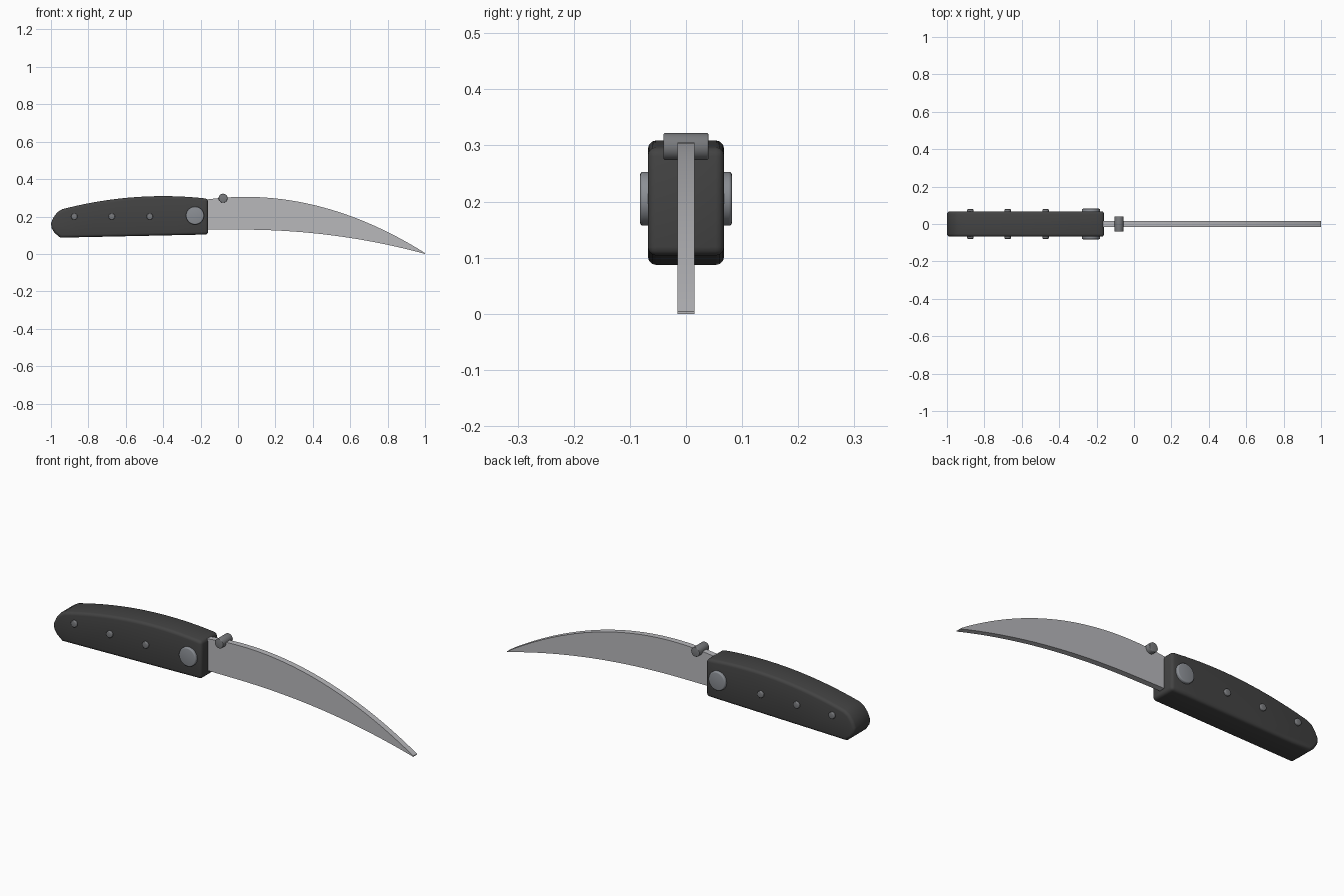
import bpy, bmesh, math
from mathutils import Matrix

if "Cube" in bpy.data.objects:
    bpy.data.objects.remove(bpy.data.objects["Cube"])


def material(name, color):
    m = bpy.data.materials.new(name)
    m.diffuse_color = (*color, 1)
    m.use_nodes = True
    m.node_tree.nodes["Principled BSDF"].inputs["Base Color"].default_value = m.diffuse_color
    return m


DARK = material("charcoal grip", (0.056, 0.056, 0.056))
STEEL = material("pale steel", (0.48, 0.48, 0.50))
PIVOT = material("pivot grey", (0.26, 0.275, 0.30))
PIN = material("pin grey", (0.19, 0.195, 0.205))


def finish(name, bm, mat, angle=35):
    bmesh.ops.recalc_face_normals(bm, faces=bm.faces)
    me = bpy.data.meshes.new(name)
    bm.to_mesh(me)
    bm.free()
    me.materials.append(mat)
    me.shade_smooth()
    me.set_sharp_from_angle(angle=math.radians(angle))
    ob = bpy.data.objects.new(name, me)
    bpy.context.collection.objects.link(ob)
    return ob


def bevel_sharp(bm, width, segments):
    edges = [e for e in bm.edges if len(e.link_faces) == 2
             and e.calc_face_angle() > math.radians(50)]
    bmesh.ops.bevel(bm, geom=edges, offset=width, segments=segments,
                    profile=0.5, affect='EDGES', clamp_overlap=False)


def extrude_profile(points, half):
    """Solid from an x-z outline, from y = -half to y = half."""
    bm = bmesh.new()
    face = bm.faces.new([bm.verts.new((x, -half, z)) for x, z in points])
    out = bmesh.ops.extrude_face_region(bm, geom=[face])
    for v in out["geom"]:
        if isinstance(v, bmesh.types.BMVert):
            v.co.y = half
    bmesh.ops.recalc_face_normals(bm, faces=bm.faces)
    return bm


def pin(name, x, z, radius, half, mat, width, sides=32):
    """Cylinder running through the knife along y, with rounded rims."""
    bm = bmesh.new()
    rot = Matrix.Translation((x, 0, z)) @ Matrix.Rotation(math.pi / 2, 4, 'X')
    bmesh.ops.create_cone(bm, cap_ends=True, segments=sides, radius1=radius,
                          radius2=radius, depth=2 * half, matrix=rot)
    bevel_sharp(bm, width, 3)
    return finish(name, bm, mat, 50)


def spread(a, b, n):
    return [a + (b - a) * i / n for i in range(n + 1)]


# Handle: arched back, nearly straight belly, rounded butt
top = [(x, 0.309 - 0.24 * (x + 0.4) ** 2) for x in spread(-0.16, -0.94, 20)]
butt = [(-0.965, 0.224), (-0.985, 0.198), (-1.0, 0.165), (-0.997, 0.138),
        (-0.98, 0.112), (-0.95, 0.087)]
belly = [(x, 0.087 + 0.0215 * (x + 0.95)) for x in spread(-0.85, -0.16, 8)]
bm = extrude_profile(top + butt + belly, 0.068)
bevel_sharp(bm, 0.015, 3)
finish("handle", bm, DARK)

# Blade: curved spine and hollow edge meeting at a low tip
spine = [(x, 0.305 - 0.3 * ((x - 0.04) / 0.96) ** 2) for x in spread(-0.22, 1.0, 36)]
edge = [(x, 0.13 - 0.13 * max(x, 0) ** 2.1) for x in spread(1.0, -0.22, 36)]
spine[-1] = (1.0, 0.004)
finish("blade", extrude_profile(spine + edge, 0.015), STEEL)

# Pivot, thumb stud and handle rivets
pin("pivot", -0.23, 0.205, 0.048, 0.082, PIVOT, 0.006, 48)
pin("thumb_stud", -0.08, 0.298, 0.024, 0.04, PIN, 0.003)
for i, x in enumerate((-0.875, -0.675, -0.472)):
    pin(f"rivet_{i + 1}", x, 0.2, 0.017, 0.079, PIN, 0.004, 24)
